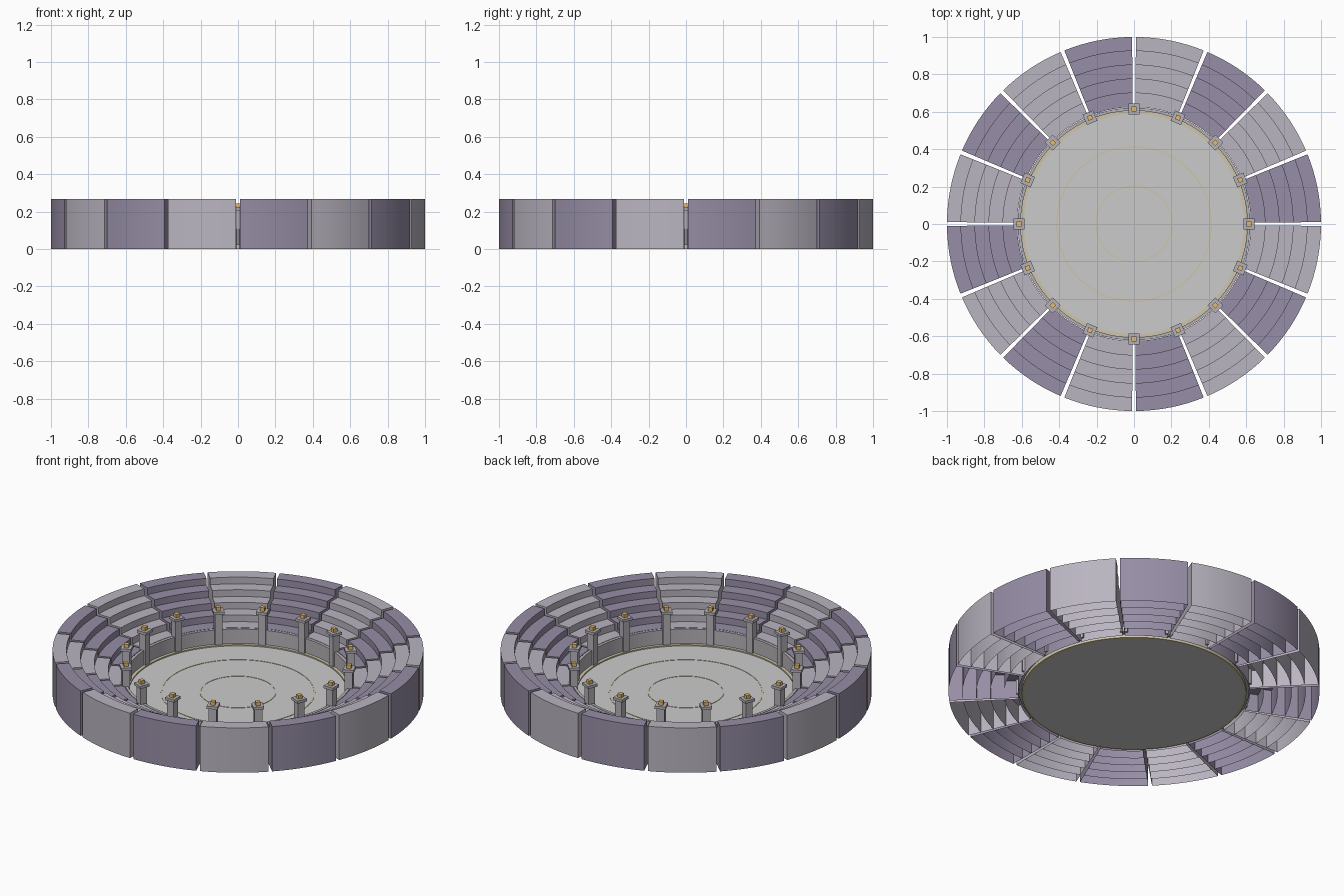
import bpy, bmesh
from math import sin, cos, pi, radians
from mathutils import Matrix

if "Cube" in bpy.data.objects:
    bpy.data.objects.remove(bpy.data.objects["Cube"])

N = 16                      # seating sections
STEP = 2 * pi / N
TIERS = 5
R0, R1 = 0.625, 1.0         # inner and outer radius of the stands
Z0, Z1 = 0.107, 0.267       # lowest and highest tread


def mat(name, rgb):
    m = bpy.data.materials.new(name)
    m.diffuse_color = (*rgb, 1)
    m.use_nodes = True
    m.node_tree.nodes["Principled BSDF"].inputs["Base Color"].default_value = m.diffuse_color
    return m


PURPLE = mat("dark_lavender", (0.31, 0.27, 0.38))
LIGHT = mat("pale_lavender", (0.49, 0.46, 0.53))
STONE = mat("stone", (0.47, 0.45, 0.48))
TAN = mat("tan", (0.62, 0.56, 0.40))
AMBER = mat("amber", (0.80, 0.50, 0.15))


def finish(name, bm, material=None, smooth=True):
    me = bpy.data.meshes.new(name)
    bm.to_mesh(me)
    bm.free()
    ob = bpy.data.objects.new(name, me)
    bpy.context.collection.objects.link(ob)
    if material:
        me.materials.append(material)
    if smooth:
        bpy.context.view_layer.objects.active = ob
        ob.select_set(True)
        bpy.ops.object.shade_smooth_by_angle(angle=radians(30))
        ob.select_set(False)
    return ob


def ring(name, r_in, r_out, z_lo, z_hi, material=None, segs=96):
    """Solid ring with a rectangular section."""
    bm = bmesh.new()
    prof = [(r_in, z_lo), (r_out, z_lo), (r_out, z_hi), (r_in, z_hi)]
    loops = [[bm.verts.new((r * cos(2 * pi * i / segs), r * sin(2 * pi * i / segs), z))
              for r, z in prof] for i in range(segs)]
    for i in range(segs):
        a, b = loops[i], loops[(i + 1) % segs]
        for k in range(4):
            n = (k + 1) % 4
            bm.faces.new((a[k], b[k], b[n], a[n]))
    bmesh.ops.recalc_face_normals(bm, faces=bm.faces)
    return finish(name, bm, material)


def seating_section(index):
    """Stepped tiers, each a curved box open underneath."""
    bm = bmesh.new()
    gap = radians(0.6)
    a0, a1 = index * STEP + gap, (index + 1) * STEP - gap
    segs = 8
    dr, dz = (R1 - R0) / TIERS, (Z1 - Z0) / (TIERS - 1)
    for t in range(TIERS):
        ri, ro, z = R0 + t * dr, R0 + (t + 1) * dr, Z0 + t * dz
        prof = [(ri, 0), (ri, z), (ro, z), (ro, 0)]
        rows = []
        for s in range(segs + 1):
            a = a0 + (a1 - a0) * s / segs
            rows.append([bm.verts.new((r * cos(a), r * sin(a), h)) for r, h in prof])
        # inner riser and tread; only the last tier needs its outer wall
        for a, b in zip(rows, rows[1:]):
            for k in range(3 if t == TIERS - 1 else 2):
                bm.faces.new((a[k], a[k + 1], b[k + 1], b[k]))
        bm.faces.new(rows[0][::-1])
        bm.faces.new(rows[-1])
    for f in bm.faces:
        f.normal_update()
    # treads must face upward
    if any(f.normal.z < -0.9 for f in bm.faces):
        bmesh.ops.reverse_faces(bm, faces=bm.faces)
    finish(f"seating_section_{index + 1}", bm, LIGHT if index % 2 else PURPLE)


def radial_box(name, angle, r, size, z_lo, z_hi, material):
    bm = bmesh.new()
    m = (Matrix.Rotation(angle, 4, 'Z')
         @ Matrix.Translation((r, 0, (z_lo + z_hi) / 2))
         @ Matrix.Diagonal((size, size, z_hi - z_lo, 1)))
    bmesh.ops.create_cube(bm, size=1, matrix=m)
    finish(name, bm, material, smooth=False)


# arena floor
bm = bmesh.new()
bmesh.ops.create_cone(bm, cap_ends=True, segments=96, radius1=0.59, radius2=0.59,
                      depth=0.015, matrix=Matrix.Translation((0, 0, 0.0075)))
finish("arena_floor", bm)

# rim and floor markings
ring("floor_rim", 0.588, 0.606, 0.0, 0.022, TAN)
ring("inner_marking", 0.199, 0.206, 0.012, 0.017, TAN)
ring("outer_marking", 0.409, 0.417, 0.012, 0.017, TAN)

# wall between floor and stands
ring("arena_wall", 0.606, 0.622, 0.02, 0.107, STONE)

# stands
for i in range(N):
    seating_section(i)

# pillars with caps and lamps at each aisle
for i in range(N):
    a = i * STEP
    radial_box(f"pillar_{i + 1}", a, 0.615, 0.042, 0.02, 0.205, STONE)
    radial_box(f"pillar_cap_{i + 1}", a, 0.615, 0.06, 0.205, 0.221, STONE)
    radial_box(f"lamp_{i + 1}", a, 0.615, 0.025, 0.221, 0.242, AMBER)
